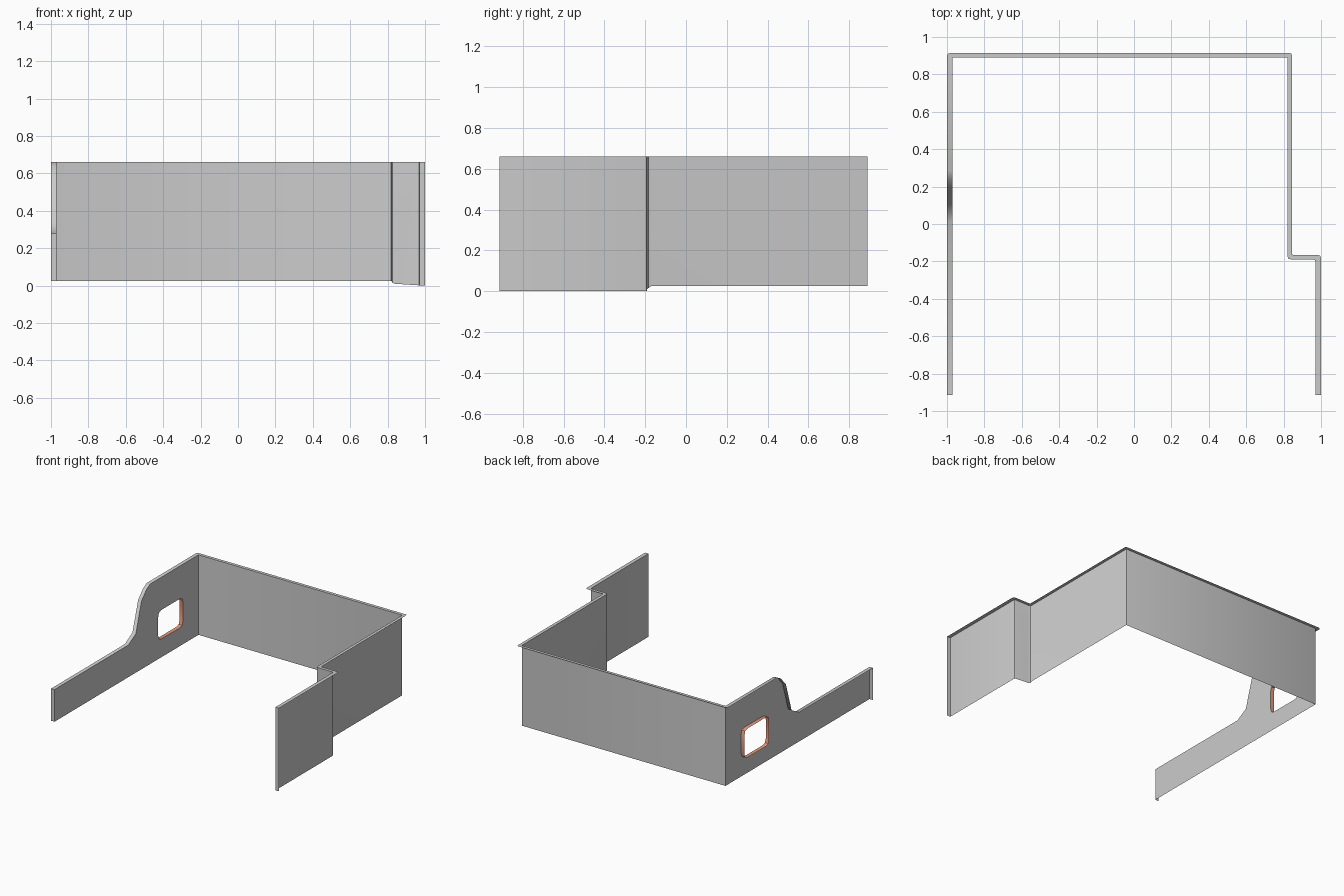
import bpy, bmesh, math
from mathutils import Vector

if "Cube" in bpy.data.objects:
    bpy.data.objects.remove(bpy.data.objects["Cube"])

TOP = 0.66
END_Y = -0.915


def finish(bm, name, color=None):
    bmesh.ops.remove_doubles(bm, verts=bm.verts[:], dist=0.0001)
    bmesh.ops.recalc_face_normals(bm, faces=bm.faces[:])
    mesh = bpy.data.meshes.new(name)
    bm.to_mesh(mesh)
    bm.free()
    obj = bpy.data.objects.new(name, mesh)
    bpy.context.collection.objects.link(obj)
    if color:
        mat = bpy.data.materials.new(name + "_colour")
        mat.diffuse_color = color
        mat.use_nodes = True
        mat.node_tree.nodes["Principled BSDF"].inputs["Base Color"].default_value = mat.diffuse_color
        mesh.materials.append(mat)
    bpy.ops.object.select_all(action='DESELECT')
    obj.select_set(True)
    bpy.context.view_layer.objects.active = obj
    bpy.ops.object.shade_smooth_by_angle(angle=math.radians(50))
    return obj


def strip(bm, a, b, closed=False):
    """Quads between two equally long rows of points."""
    va = [bm.verts.new(p) for p in a]
    vb = [bm.verts.new(p) for p in b]
    n = len(a)
    for i in range(n if closed else n - 1):
        j = (i + 1) % n
        bm.faces.new((va[i], va[j], vb[j], vb[i]))


def rounded(points, radii, closed=False, steps=2):
    """Round the corners of a 2D path."""
    out, n = [], len(points)
    for i, (p, r) in enumerate(zip(points, radii)):
        p = Vector(p)
        if not closed and i in (0, n - 1):
            out.append(p)
            continue
        a = p + (Vector(points[i - 1]) - p).normalized() * r
        b = p + (Vector(points[(i + 1) % n]) - p).normalized() * r
        for k in range(steps + 1):
            t = k / steps
            out.append(a * (1 - t) ** 2 + p * 2 * t * (1 - t) + b * t ** 2)
    return out


# Back wall, right wall, step and front right wall: one sheet with a top lip
inner = rounded([(-0.97, 0.88), (-0.97, 0.89), (0.82, 0.89),
                 (0.82, -0.19), (0.97, -0.19), (0.97, END_Y)],
                [0, 0.003, 0.003, 0.02, 0.01, 0])
outer = rounded([(-1, 0.88), (-1, 0.915), (0.845, 0.915),
                 (0.845, -0.165), (1, -0.165), (1, END_Y)],
                [0, 0.02, 0.015, 0.006, 0.02, 0])
bottoms = [0.025] * 8 + [0.015, 0.01, 0.002, 0, 0, 0]
bm = bmesh.new()
in_top = [(p.x, p.y, TOP) for p in inner]
strip(bm, [(p.x, p.y, z) for p, z in zip(inner, bottoms)], in_top)
strip(bm, in_top, [(p.x, p.y, TOP) for p in outer])
# End cap of the front right wall
strip(bm, [(0.97, END_Y, 0), (0.97, END_Y, TOP)],
      [(1, END_Y, 0), (1, END_Y, TOP)])
finish(bm, "back_and_right_wall")

# Left wall with stepped top edge and a window opening
edge = [(0.88, TOP), (0.285, TOP), (0.24, 0.637), (0.175, 0.565),
        (0.105, 0.335), (0.01, 0.28), (END_Y, 0.28), (END_Y, 0.025)]
outline = edge + [(0.88, 0.025)]
window = rounded([(0.385, 0.17), (0.695, 0.17), (0.695, 0.40), (0.385, 0.40)],
                 [0.04] * 4, closed=True)
bm = bmesh.new()
for loop in (outline, window):
    vs = [bm.verts.new((-0.97, y, z)) for y, z in loop]
    for i in range(len(vs)):
        bm.edges.new((vs[i - 1], vs[i]))
bmesh.ops.triangle_fill(bm, use_beauty=True, use_dissolve=False,
                        edges=bm.edges[:])
strip(bm, [(-0.97, y, z) for y, z in edge], [(-1, y, z) for y, z in edge])
finish(bm, "left_wall")

# Coloured lining of the window
bm = bmesh.new()
strip(bm, [(-0.97, y, z) for y, z in window],
      [(-1, y, z) for y, z in window], closed=True)
finish(bm, "window_lining", (0.8, 0.32, 0.2, 1))
